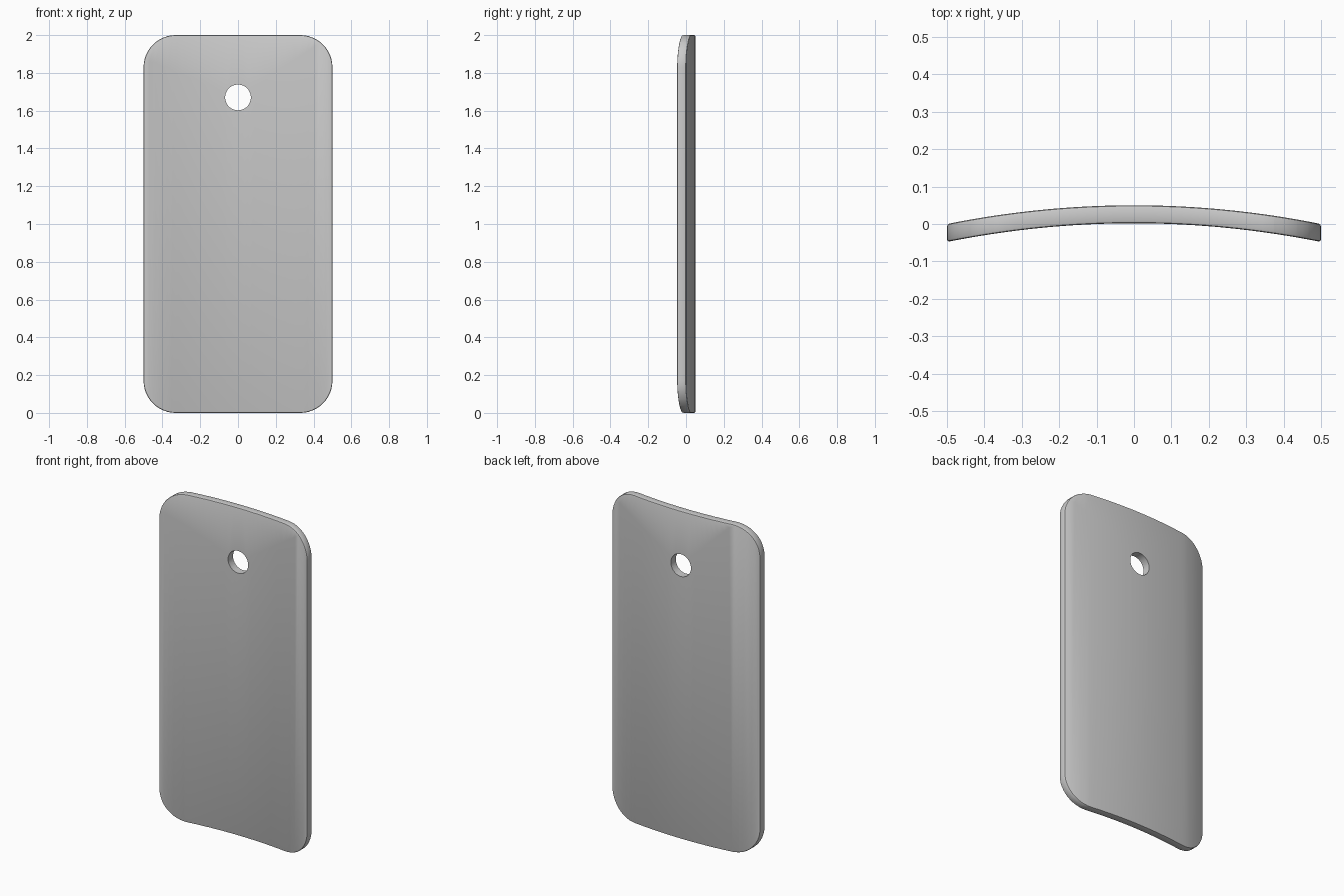
import bpy, bmesh
from math import sin, cos, pi

if "Cube" in bpy.data.objects:
    bpy.data.objects.remove(bpy.data.objects["Cube"])

WIDTH, HEIGHT, THICK = 1.0, 2.0, 0.048
CORNER, RIM, SAG = 0.17, 0.007, 0.05
HOLE_Z, HOLE_R = 1.67, 0.068

grey = bpy.data.materials.new("plain_grey")
grey.use_nodes = True
colour = (0.6, 0.6, 0.6, 1)
grey.diffuse_color = colour
grey.node_tree.nodes["Principled BSDF"].inputs["Base Color"].default_value = colour


def prism(name, points, y0, y1, rim=0):
    """Extrude an x-z outline along y, optionally softening its rims."""
    bm = bmesh.new()
    face = bm.faces.new([bm.verts.new((x, y0, z)) for x, z in points])
    ext = bmesh.ops.extrude_face_region(bm, geom=[face])
    for v in ext["geom"]:
        if isinstance(v, bmesh.types.BMVert):
            v.co.y = y1
    bmesh.ops.recalc_face_normals(bm, faces=bm.faces)
    if rim:
        edges = [e for e in bm.edges if abs(e.verts[0].co.y - e.verts[1].co.y) < rim]
        bmesh.ops.bevel(bm, geom=edges, offset=rim, segments=2, profile=0.5, affect='EDGES')
    mesh = bpy.data.meshes.new(name)
    bm.to_mesh(mesh)
    bm.free()
    obj = bpy.data.objects.new(name, mesh)
    bpy.context.collection.objects.link(obj)
    return obj


# Rounded rectangular plate, flat for now
outline = []
steps = 12
corners = [(1, 1), (-1, 1), (-1, -1), (1, -1)]
for q, (sx, sz) in enumerate(corners):
    for i in range(steps + 1):
        a = (q + i / steps) * pi / 2
        outline.append((sx * (WIDTH / 2 - CORNER) + CORNER * cos(a),
                        HEIGHT / 2 + sz * (HEIGHT / 2 - CORNER) + CORNER * sin(a)))
plate = prism("curved_plate", outline, 0, THICK, RIM)
plate.data.materials.append(grey)

# Round hanging hole
circle = [(HOLE_R * cos(i * pi / 24), HOLE_Z + HOLE_R * sin(i * pi / 24)) for i in range(48)]
cutter = prism("hole_cutter", circle, -1, 1)
cutter.data.materials.append(grey)
cutter.hide_render = True
cut = plate.modifiers.new("hole", 'BOOLEAN')
cut.operation, cut.object, cut.solver = 'DIFFERENCE', cutter, 'EXACT'
bpy.context.view_layer.objects.active = plate
plate.select_set(True)
bpy.ops.object.modifier_apply(modifier=cut.name)
bpy.data.objects.remove(cutter)

# Slice into columns and bow the plate backwards
bm = bmesh.new()
bm.from_mesh(plate.data)
columns = 32
for i in range(1, columns):
    x = WIDTH * (i / columns - 0.5)
    bmesh.ops.bisect_plane(bm, geom=bm.verts[:] + bm.edges[:] + bm.faces[:],
                           plane_co=(x, 0, 0), plane_no=(1, 0, 0))
for v in bm.verts:
    v.co.y += SAG - THICK - SAG * (v.co.x / (WIDTH / 2)) ** 2
bm.to_mesh(plate.data)
bm.free()

bpy.ops.object.select_all(action='DESELECT')
plate.select_set(True)
bpy.ops.object.shade_smooth_by_angle(angle=pi / 6)
